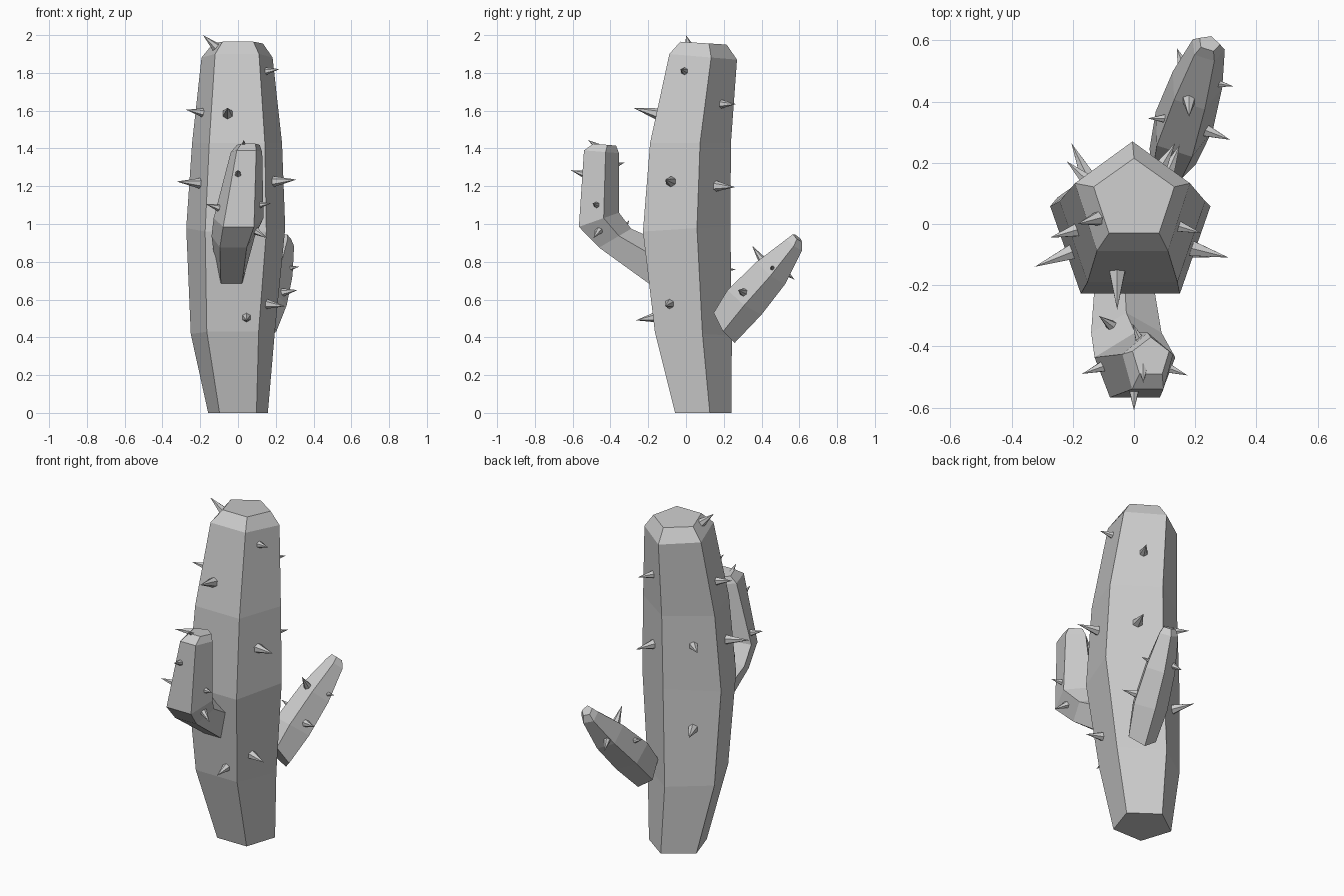
import bpy, bmesh
from math import radians
from mathutils import Vector, Matrix

G = 0.618  # pentagon proportion


def finish(bm, name):
    bmesh.ops.recalc_face_normals(bm, faces=bm.faces)
    me = bpy.data.meshes.new(name)
    bm.to_mesh(me)
    bm.free()
    ob = bpy.data.objects.new(name, me)
    bpy.context.collection.objects.link(ob)
    return ob


def pentagon_stem(name, rings):
    """Loft pentagons: flat-side (y, z), apex (y, z), centre x, half width."""
    bm = bmesh.new()
    loops = []
    for fy, fz, by, bz, cx, hw in rings:
        my, mz = fy + (by - fy) * G, fz + (bz - fz) * G
        pts = [(cx - hw * G, fy, fz), (cx + hw * G, fy, fz),
               (cx + hw, my, mz), (cx, by, bz), (cx - hw, my, mz)]
        loops.append([bm.verts.new(p) for p in pts])
    for a, b in zip(loops, loops[1:]):
        for i in range(5):
            j = (i + 1) % 5
            bm.faces.new((a[i], a[j], b[j], b[i]))
    bm.faces.new(loops[0][::-1])
    bm.faces.new(loops[-1])
    return finish(bm, name)


def spikes(name, pairs):
    """Six-sided cones from base point to tip point."""
    bm = bmesh.new()
    for base, tip in pairs:
        tip = Vector(tip)
        d = (tip - Vector(base)).normalized()
        base = Vector(base) - d * 0.02
        length = (tip - base).length
        rot = d.to_track_quat('Z', 'Y').to_matrix().to_4x4()
        bmesh.ops.create_cone(
            bm, cap_ends=True, segments=6, radius1=min(0.033, 0.26 * length),
            radius2=0, depth=length,
            matrix=Matrix.Translation((base + tip) / 2) @ rot)
    return finish(bm, name)


# Trunk
pentagon_stem("trunk", [
    (-0.058, 0.00, 0.240, 0.00, 0.000, 0.158),
    (-0.165, 0.43, 0.243, 0.41, -0.028, 0.222),
    (-0.228, 0.96, 0.235, 0.99, -0.012, 0.262),
    (-0.190, 1.43, 0.238, 1.43, -0.005, 0.238),
    (-0.088, 1.90, 0.270, 1.87, -0.005, 0.188),
    (-0.030, 1.965, 0.215, 1.95, 0.000, 0.132)])

# Front arm, bent upward
pentagon_stem("front_arm", [
    (-0.190, 0.68, -0.12, 0.90, -0.035, 0.090),
    (-0.460, 0.875, -0.29, 0.975, -0.025, 0.115),
    (-0.567, 0.985, -0.355, 1.06, 0.003, 0.132),
    (-0.540, 1.39, -0.355, 1.375, 0.045, 0.083),
    (-0.490, 1.425, -0.370, 1.415, 0.055, 0.060)])

# Back arm, modelled straight back and then turned
arm = pentagon_stem("back_arm", [
    (0.17, 0.53, 0.27, 0.37, 0, 0.080),
    (0.25, 0.65, 0.42, 0.52, 0, 0.098),
    (0.41, 0.80, 0.55, 0.68, 0, 0.085),
    (0.57, 0.92, 0.645, 0.86, 0, 0.055),
    (0.60, 0.945, 0.645, 0.905, 0, 0.035)])
arm.data.transform(Matrix.Translation((0.056, 0, 0)) @ Matrix.Rotation(radians(-17.8), 4, 'Z'))

# Spikes
spikes("trunk_spikes", [
    ((-0.11, 0.02, 1.93), (-0.185, 0.0, 2.0)),
    ((0.155, -0.01, 1.81), (0.22, -0.03, 1.82)),
    ((-0.19, -0.02, 1.59), (-0.275, -0.045, 1.605)),
    ((-0.055, -0.16, 1.585), (-0.055, -0.28, 1.615)),
    ((-0.20, -0.09, 1.215), (-0.325, -0.14, 1.225)),
    ((0.19, -0.08, 1.225), (0.31, -0.11, 1.235)),
    ((0.165, -0.09, 0.575), (0.25, -0.11, 0.565)),
    ((0.045, -0.17, 0.505), (0.045, -0.265, 0.49)),
    ((0.09, 0.19, 1.635), (0.135, 0.265, 1.635)),
    ((0.11, 0.17, 1.2), (0.15, 0.26, 1.195)),
    ((-0.15, 0.15, 0.755), (-0.205, 0.265, 0.76)),
    ((-0.15, 0.14, 1.25), (-0.22, 0.205, 1.25))])

spikes("front_arm_spikes", [
    ((0.03, -0.475, 1.415), (0.03, -0.52, 1.445)),
    ((0.0, -0.545, 1.265), (0.0, -0.61, 1.285)),
    ((-0.10, -0.465, 1.085), (-0.17, -0.49, 1.105)),
    ((0.11, -0.47, 1.10), (0.175, -0.495, 1.11)),
    ((0.09, -0.46, 0.965), (0.155, -0.49, 0.925)),
    ((0.02, -0.38, 1.31), (-0.005, -0.325, 1.325)),
    ((-0.07, -0.335, 0.97), (-0.115, -0.30, 1.02))])

spikes("back_arm_spikes", [
    ((0.25, 0.30, 0.64), (0.315, 0.275, 0.65)),
    ((0.27, 0.46, 0.765), (0.325, 0.45, 0.775)),
    ((0.18, 0.42, 0.785), (0.18, 0.35, 0.885)),
    ((0.11, 0.345, 0.69), (0.045, 0.345, 0.715)),
    ((0.16, 0.52, 0.75), (0.14, 0.575, 0.705))])
